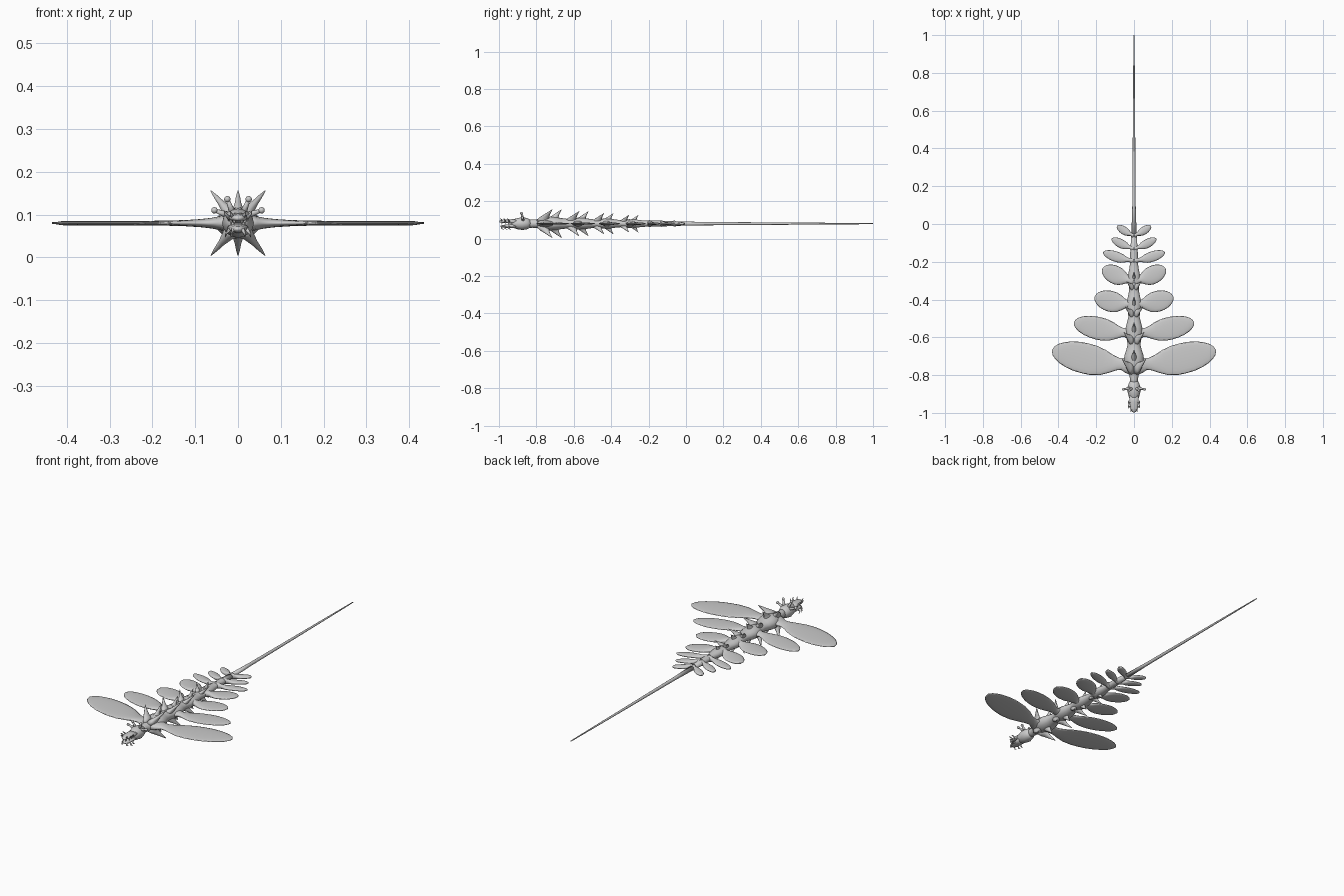
import bpy, bmesh, math
from mathutils import Vector

if "Cube" in bpy.data.objects:
    bpy.data.objects.remove(bpy.data.objects["Cube"])

Z = 0.08  # height of the body axis
grey = bpy.data.materials.new("plain_grey")
grey.diffuse_color = (0.6, 0.6, 0.6, 1)
grey.use_nodes = True
grey.node_tree.nodes["Principled BSDF"].inputs["Base Color"].default_value = grey.diffuse_color


def finish(bm, name):
    bmesh.ops.recalc_face_normals(bm, faces=bm.faces)
    me = bpy.data.meshes.new(name)
    bm.to_mesh(me)
    bm.free()
    me.materials.append(grey)
    for p in me.polygons:
        p.use_smooth = True
    ob = bpy.data.objects.new(name, me)
    bpy.context.collection.objects.link(ob)
    return ob


def loft(bm, sections, n=16):
    """Skin ellipses given as (centre, half-axis u, half-axis v)."""
    rings = []
    for c, u, v in sections:
        rings.append([bm.verts.new(c + u * math.cos(2 * math.pi * i / n) + v * math.sin(2 * math.pi * i / n))
                      for i in range(n)])
    for a, b in zip(rings, rings[1:]):
        for i in range(n):
            j = (i + 1) % n
            bm.faces.new((a[i], a[j], b[j], b[i]))
    bm.faces.new(rings[0])
    bm.faces.new(rings[-1])


def tube(bm, pts, radii, n=8):
    pts = [Vector(p) for p in pts]
    secs = []
    for i, p in enumerate(pts):
        d = (pts[min(i + 1, len(pts) - 1)] - pts[max(i - 1, 0)]).normalized()
        u = d.cross(Vector((0.31, 0.2, 0.93))).normalized()
        secs.append((p, u * radii[i], d.cross(u) * radii[i]))
    loft(bm, secs, n)


def body(name, prof):
    """Loft along y from (y, z, half width, half height)."""
    bm = bmesh.new()
    loft(bm, [(Vector((0, y, z)), Vector((w, 0, 0)), Vector((0, 0, h))) for y, z, w, h in prof])
    return finish(bm, name)


# knobbly trunk: swollen at each fin pair, pinched between
NODES = (-0.715, -0.565, -0.425, -0.285)
prof = [(-0.86, Z, .022, .024), (-0.82, Z, .021, .022), (-0.785, Z, .028, .024)]
for i, y in enumerate(NODES):
    s = 1 - 0.13 * i
    prof += [(y - .035, Z, .046 * s, .033 * s), (y - .01, Z, .053 * s, .037 * s),
             (y + .02, Z, .050 * s, .035 * s), (y + .045, Z, .042 * s, .030 * s), (y + .075, Z, .034 * s, .026 * s)]
prof += [(-0.15, Z, .020, .016), (-0.05, Z, .014, .012)]
body("trunk", prof)

# long whip tail
body("tail", [(-0.06, Z, .014, .012), (0.1, Z, .009, .009), (0.4, Z, .007, .007),
              (0.7, Z, .005, .005), (0.97, Z, .003, .003), (1.0, Z, .002, .002)])

# paddle fins: root y, tip x, tip y, half chord
FINS = [(-0.775, .434, -0.668, .081), (-0.60, .318, -0.52, .060), (-0.445, .208, -0.385, .055),
        (-0.32, .167, -0.235, .048), (-0.205, .141, -0.148, .026),
        (-0.14, .118, -0.078, .023), (-0.07, .09, -0.01, .021)]
FINS[4] = (-0.20, .140, -0.15, .028)
SHAPE = [(0, .75), (.08, .62), (.14, .40), (.2, .42), (.28, .60), (.38, .84), (.5, .98), (.6, 1), (.7, .97),
         (.8, .86), (.88, .70), (.94, .51), (.98, .3), (1, .04)]
FINS[4] = (-0.205, .163, -0.15, .027)
for k, (ry, tx, ty, c) in enumerate(FINS):
    for side in (1, -1):
        bm = bmesh.new()
        axis = Vector((side * tx, ty - ry, 0))
        perp = Vector((-axis.y, axis.x, 0)).normalized() * side
        secs = []
        for t, w in SHAPE:
            thick = .005 + .026 * (c / .083) ** .6 * math.exp(-tx * t / .05)
            if t > .95:
                thick *= .5
            bend = Vector((0, .4 * c * math.exp(-(t / .2) ** 2), 0))
            secs.append((Vector((0, ry, Z)) + axis * t + bend, perp * c * w, Vector((0, 0, thick))))
        loft(bm, secs)
        finish(bm, f"fin_{k + 1}_{'right' if side > 0 else 'left'}")

# six swept, blade-like spines around each swelling
bm = bmesh.new()
for i, y in enumerate(NODES):
    s = 1 - 0.13 * i
    for a in (50, 90, 130, 230, 270, 310):
        diag = a not in (90, 270)
        d = Vector((math.cos(math.radians(a)), 0, math.sin(math.radians(a))))
        across = Vector((-d.z, 0, d.x))
        length = (.099 if diag else .076) * s
        y0 = y - .05 if diag else y
        loft(bm, [(Vector((0, y0 + .05 * s * f * f, Z)) + d * length * r, Vector((0, chord * s, 0)), across * half * s)
                  for f, r, chord, half in ((0, .2, .036, .022), (.35, .4, .027, .014), (.65, .62, .016, .008),
                                            (.85, .82, .008, .005), (1, 1, .001, .001))], 10)
finish(bm, "spines")

# head and two parted jaws
body("head", [(-0.83, Z, .02, .02), (-0.85, Z, .030, .03), (-0.875, Z, .037, .034),
              (-0.90, Z, .031, .03), (-0.92, Z, .026, .024), (-0.935, Z, .015, .014)])
body("upper_jaw", [(-0.90, .089, .026, .016), (-0.94, .092, .024, .011), (-0.975, .093, .021, .009),
                   (-0.99, .092, .014, .007), (-0.998, .091, .005, .003)])
body("lower_jaw", [(-0.90, .071, .026, .016), (-0.94, .067, .023, .010), (-0.97, .066, .020, .008),
                   (-0.985, .066, .013, .006), (-0.992, .066, .004, .003)])

# hooked teeth and barbs along both jaws
bm = bmesh.new()
for side in (1, -1):
    for y in (-0.945, -0.965, -0.983):
        x = side * (.02 if y > -.98 else .011)
        tube(bm, [(x, y, .092), (x * 1.5, y - .004, .102), (x * 1.6, y - .012, .108)], [.005, .003, .0006], 6)
        tube(bm, [(x, y, .066), (x * 1.4, y - .004, .055), (x * 1.5, y + .01, .047)], [.005, .003, .0006], 6)
        tube(bm, [(x * .8, y, .088), (x * .8, y - .003, .075)], [.004, .0006], 6)
finish(bm, "teeth")

# four stalked eyes
bm = bmesh.new()
for side in (1, -1):
    for x, z, y in ((.025, .136, -.88), (.055, .110, -.875)):
        tip = Vector((side * x, y, z))
        tube(bm, [(side * x * .4, -.87, .098), tip], [.009, .004])
        ball = bmesh.ops.create_uvsphere(bm, u_segments=12, v_segments=8, radius=.0075)
        bmesh.ops.translate(bm, verts=ball["verts"], vec=tip)
finish(bm, "eye_stalks")
